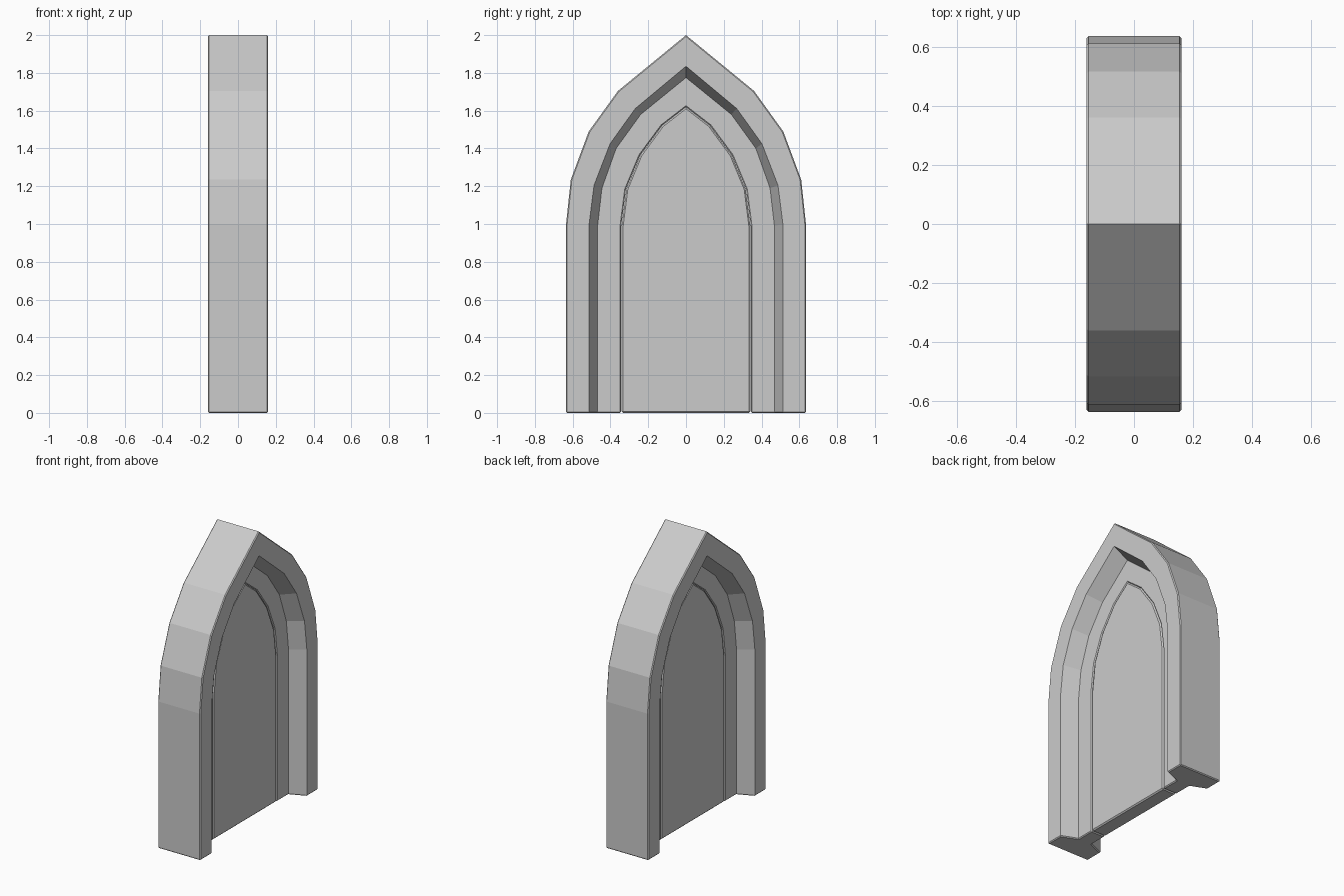
import bpy, bmesh

if "Cube" in bpy.data.objects:
    bpy.data.objects.remove(bpy.data.objects["Cube"])

# Half outlines of the nested pointed arches, (y, z) from the foot to the apex
OUTER = [(0.635, 0), (0.635, 1.0), (0.61, 1.235), (0.515, 1.49), (0.36, 1.705), (0, 2.0)]
LIP = [(0.513, 0), (0.513, 1.0), (0.487, 1.205), (0.402, 1.425), (0.268, 1.612), (0, 1.835)]
RECESS = [(0.468, 0), (0.468, 0.99), (0.445, 1.19), (0.37, 1.4), (0.24, 1.58), (0, 1.775)]
OPENING = [(0.343, 0), (0.343, 0.99), (0.318, 1.185), (0.243, 1.365), (0.127, 1.522), (0, 1.62)]
DEPTH, PANEL = 0.16, 0.053


def full(half):
    """Mirror a half outline across y = 0."""
    return half + [(-y, z) for y, z in reversed(half[:-1])]


def finish(bm, name, width):
    bmesh.ops.recalc_face_normals(bm, faces=bm.faces)
    mesh = bpy.data.meshes.new(name)
    bm.to_mesh(mesh)
    bm.free()
    obj = bpy.data.objects.new(name, mesh)
    bpy.context.collection.objects.link(obj)
    mod = obj.modifiers.new("edge_bevel", 'BEVEL')
    mod.width = width
    mod.segments = 1
    mod.limit_method = 'ANGLE'
    mod.angle_limit = 1.48
    return obj


# Stone frame: a stepped section swept along the arch
section = [(OUTER, -DEPTH), (OUTER, DEPTH), (LIP, DEPTH), (RECESS, PANEL),
           (OPENING, PANEL), (OPENING, -PANEL), (RECESS, -PANEL), (LIP, -DEPTH)]
bm = bmesh.new()
rails = [[bm.verts.new((x, y, z)) for y, z in full(half)] for half, x in section]
for i, a in enumerate(rails):
    b = rails[(i + 1) % len(rails)]
    for k in range(len(a) - 1):
        bm.faces.new((a[k], a[k + 1], b[k + 1], b[k]))
for end in (0, -1):
    bm.faces.new([rail[end] for rail in rails])
finish(bm, "arch_frame", 0.006)

# Door panel filling the opening, its bevelled rim leaves a fine seam
bm = bmesh.new()
front, back = [[bm.verts.new((x, y * 0.993, z)) for y, z in full(OPENING)]
               for x in (-PANEL, PANEL)]
bm.faces.new(front)
bm.faces.new(back)
n = len(front)
for k in range(n):
    j = (k + 1) % n
    bm.faces.new((front[k], front[j], back[j], back[k]))
finish(bm, "door_panel", 0.008)
